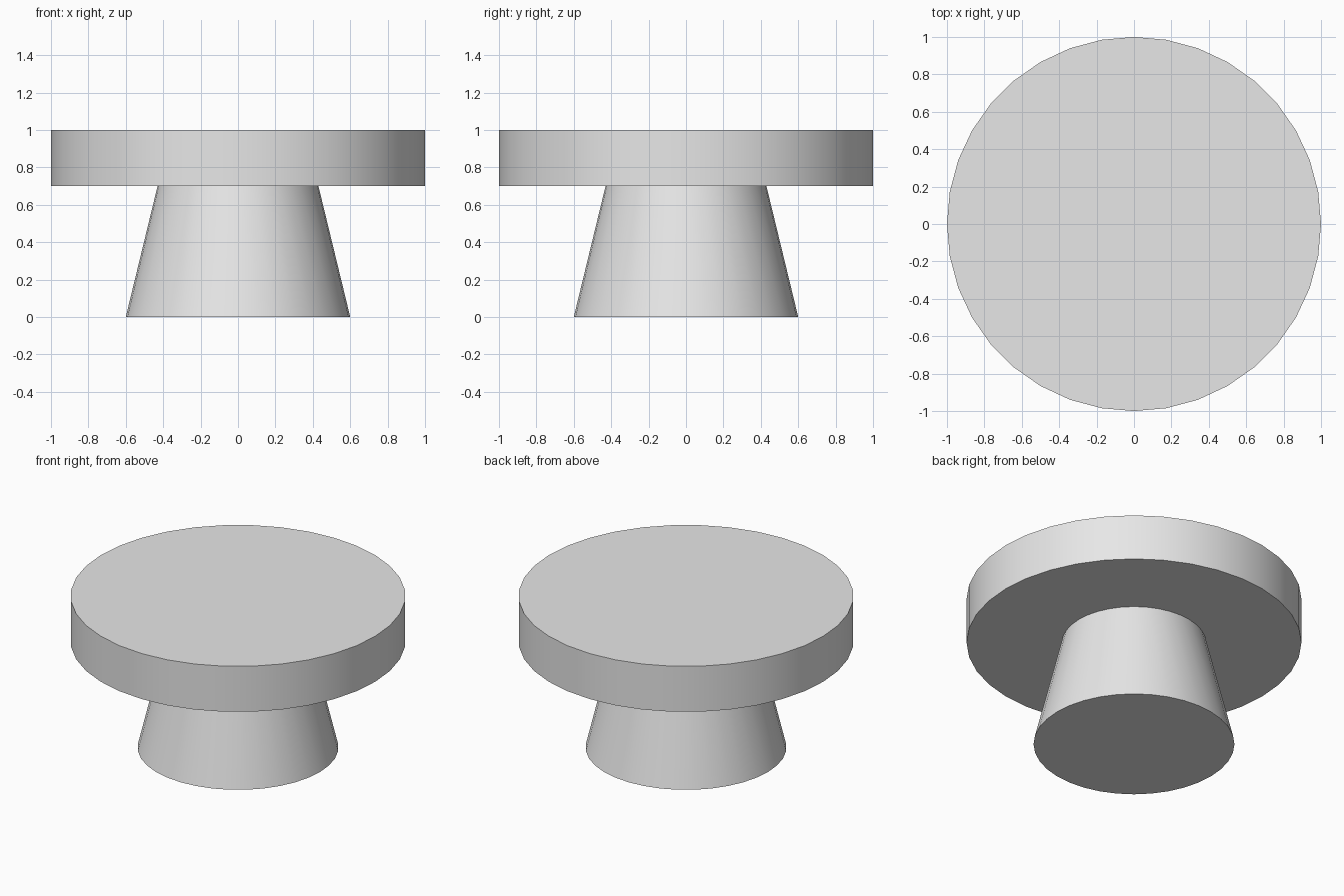
import bpy
import math

cube = bpy.data.objects.get("Cube")
if cube:
    bpy.data.objects.remove(cube, do_unlink=True)

SIDES = 36

# Single light grey material
grey = bpy.data.materials.new("light_grey")
grey.use_nodes = True
grey.diffuse_color = (0.8, 0.8, 0.8, 1)
grey.node_tree.nodes["Principled BSDF"].inputs["Base Color"].default_value = (0.8, 0.8, 0.8, 1)


def round_part(name, bottom_radius, top_radius, z_low, z_high):
    bpy.ops.mesh.primitive_cone_add(
        vertices=SIDES, radius1=bottom_radius, radius2=top_radius,
        depth=z_high - z_low, location=(0, 0, (z_low + z_high) / 2))
    part = bpy.context.object
    part.name = name
    part.data.materials.append(grey)
    bpy.ops.object.shade_smooth_by_angle(angle=math.radians(30))
    return part


# Tapered pedestal and the thick round top resting on it
round_part("pedestal", 0.6, 0.43, 0, 0.7)
round_part("round_top", 1, 1, 0.7, 1)
